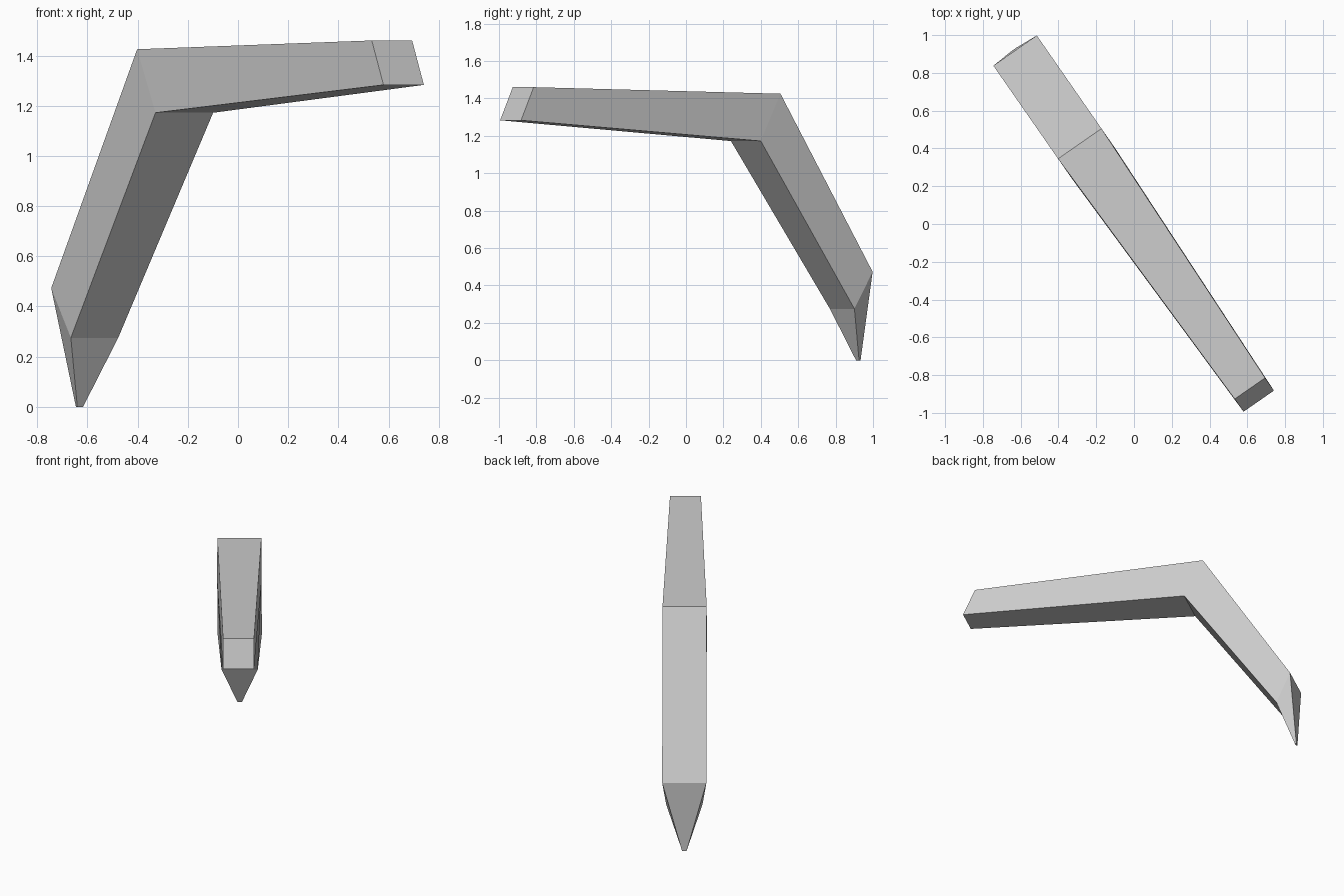
import bpy
import bmesh
from mathutils import Vector

cube = bpy.data.objects.get("Cube")
if cube:
    bpy.data.objects.remove(cube, do_unlink=True)

# Single flat grey
grey = bpy.data.materials.new("plain_grey")
grey.use_nodes = True
color = (0.6, 0.6, 0.6, 1.0)
grey.diffuse_color = color
grey.node_tree.nodes["Principled BSDF"].inputs["Base Color"].default_value = color

# The leg lies in one upright plane, set diagonally
along = Vector((0.57, -0.82, 0)).normalized()
across = Vector((0.82, 0.57, 0)).normalized()
shift = across * 0.007

# Cross-sections: (distance along, height, half width) of outer and inner edges
sections = [
    ((1.065, 1.46, 0.098), (1.147, 1.283, 0.098)),     # hip end
    ((-0.513, 1.425, 0.14), (-0.385, 1.172, 0.14)),    # knee
    ((-1.113, 0.473, 0.14), (-1.012, 0.275, 0.115)),   # ankle
    ((-1.122, 0.0, 0.014), (-1.112, 0.0, 0.014)),      # foot tip
]


def corner(bm, edge, side):
    s, z, half = edge
    return bm.verts.new(along * s + across * (half * side) + shift + Vector((0, 0, z)))


bm = bmesh.new()
rings = []
for outer, inner in sections:
    rings.append([corner(bm, outer, -1), corner(bm, outer, 1),
                  corner(bm, inner, 1), corner(bm, inner, -1)])

# Bridge neighbouring sections and close both ends
for a, b in zip(rings, rings[1:]):
    for i in range(4):
        j = (i + 1) % 4
        bm.faces.new((a[i], a[j], b[j], b[i]))
bm.faces.new(rings[0])
bm.faces.new(rings[-1])
bmesh.ops.recalc_face_normals(bm, faces=bm.faces)

mesh = bpy.data.meshes.new("bent_leg")
bm.to_mesh(mesh)
bm.free()
mesh.materials.append(grey)
leg = bpy.data.objects.new("bent_leg", mesh)
bpy.context.collection.objects.link(leg)
